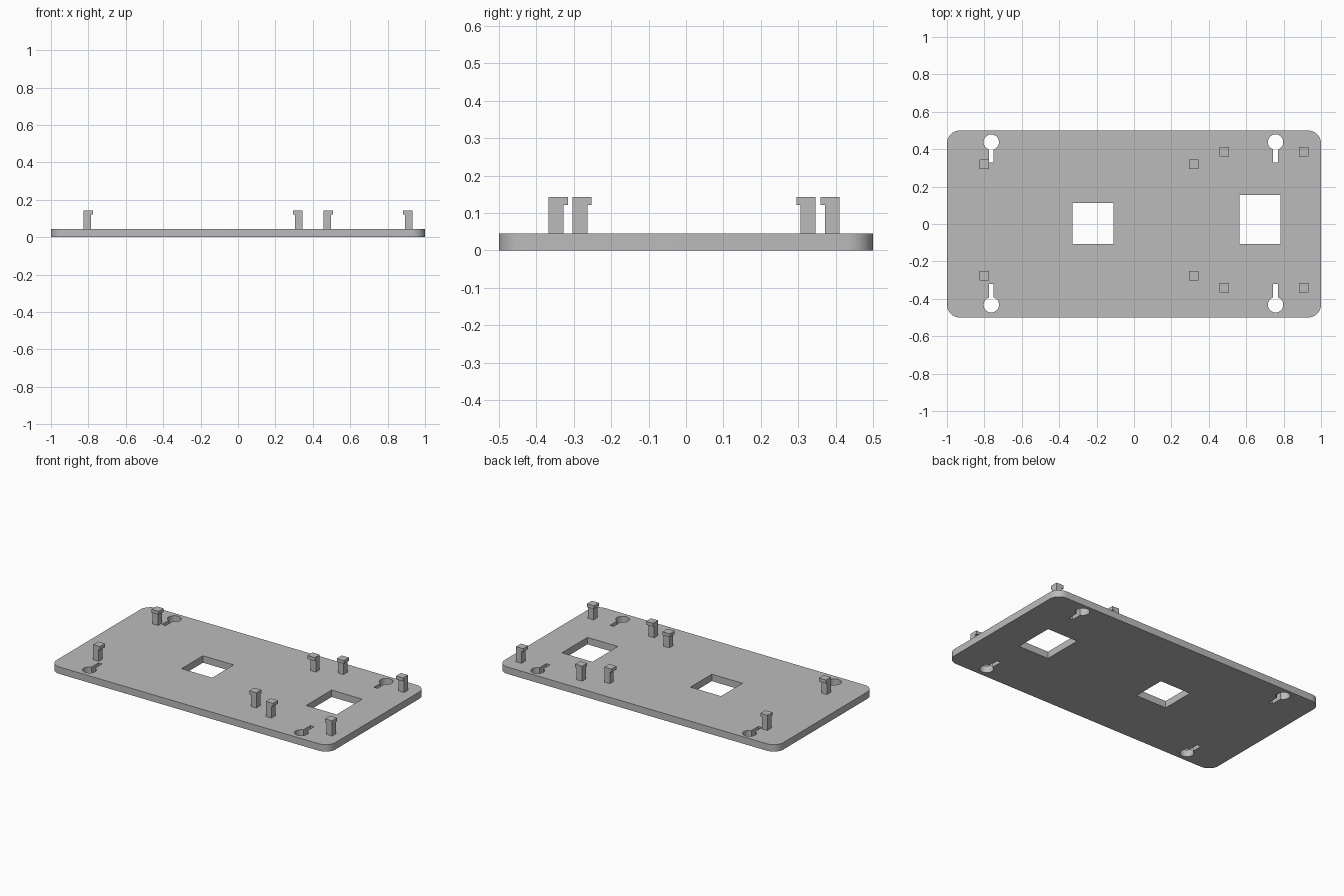
import bpy
import bmesh
from math import sin, cos, pi, asin

cube = bpy.data.objects.get("Cube")
if cube:
    bpy.data.objects.remove(cube, do_unlink=True)

PLATE_H = 0.045
PEG_TOP = 0.143

grey = bpy.data.materials.new("light_grey")
grey.use_nodes = True
grey.diffuse_color = (0.5, 0.5, 0.5, 1)
grey.node_tree.nodes["Principled BSDF"].inputs["Base Color"].default_value = (0.5, 0.5, 0.5, 1)


def arc(cx, cy, r, start, end, steps):
    return [(cx + r * cos(start + (end - start) * i / steps),
             cy + r * sin(start + (end - start) * i / steps)) for i in range(steps + 1)]


def rectangle(x0, x1, y0, y1):
    return [(x0, y0), (x1, y0), (x1, y1), (x0, y1)]


def rounded_rectangle(hx, hy, r):
    centres = [(hx - r, hy - r), (r - hx, hy - r), (r - hx, r - hy), (hx - r, r - hy)]
    points = []
    for i, (cx, cy) in enumerate(centres):
        points += arc(cx, cy, r, i * pi / 2, (i + 1) * pi / 2, 12)
    return points


def keyhole(x, y, slot_end, r=0.041, w=0.013):
    # Round hole with a narrow slot running toward the middle of the plate
    side = 1 if slot_end > y else -1
    gap = asin(w / r)
    middle = side * pi / 2
    points = arc(x, y, r, middle + gap, middle + 2 * pi - gap, 40)
    return points + [(points[-1][0], slot_end), (points[0][0], slot_end)]


# Plate: rounded outline with windows and keyholes, extruded
outlines = [
    rounded_rectangle(1.0, 0.5, 0.07),
    rectangle(-0.33, -0.11, -0.107, 0.112),
    rectangle(0.563, 0.782, -0.107, 0.155),
]
for x in (-0.763, 0.757):
    outlines += [keyhole(x, 0.438, 0.33), keyhole(x, -0.432, -0.32)]

curve = bpy.data.curves.new("plate_outline", "CURVE")
curve.dimensions = "2D"
curve.fill_mode = "BOTH"
curve.extrude = PLATE_H / 2
for outline in outlines:
    spline = curve.splines.new("POLY")
    spline.points.add(len(outline) - 1)
    for point, (x, y) in zip(spline.points, outline):
        point.co = (x, y, 0, 1)
    spline.use_cyclic_u = True

source = bpy.data.objects.new("plate_outline", curve)
bpy.context.collection.objects.link(source)
bpy.context.view_layer.update()
mesh = bpy.data.meshes.new_from_object(source.evaluated_get(bpy.context.evaluated_depsgraph_get()))
bpy.data.objects.remove(source, do_unlink=True)

bm = bmesh.new()
bm.from_mesh(mesh)
bmesh.ops.remove_doubles(bm, verts=bm.verts, dist=0.0001)
bmesh.ops.translate(bm, verts=bm.verts, vec=(0, 0, PLATE_H / 2))
bmesh.ops.recalc_face_normals(bm, faces=bm.faces)
bm.to_mesh(mesh)
bm.free()
mesh.materials.clear()
mesh.materials.append(grey)
plate = bpy.data.objects.new("plate", mesh)
bpy.context.collection.objects.link(plate)
bpy.context.view_layer.objects.active = plate
plate.select_set(True)
bpy.ops.object.shade_smooth_by_angle(angle=pi / 6)


def add_peg(name, x, y, sx, sy, shaft=0.04, head=0.051, lip=0.022):
    # Post with its outer corner at (x, y) and a lip overhanging toward (sx, sy)
    bm = bmesh.new()
    base = rectangle(0, shaft, 0, shaft)
    cap = rectangle(0, head, 0, head)
    levels = [(base, PLATE_H), (base, PEG_TOP - lip), (cap, PEG_TOP - lip), (cap, PEG_TOP)]
    rings = [[bm.verts.new((x + sx * px, y + sy * py, z)) for px, py in ring]
             for ring, z in levels]
    for low, high in zip(rings, rings[1:]):
        for i in range(4):
            j = (i + 1) % 4
            bm.faces.new((low[i], low[j], high[j], high[i]))
    bm.faces.new(rings[0])
    bm.faces.new(rings[-1])
    bmesh.ops.recalc_face_normals(bm, faces=bm.faces)
    peg_mesh = bpy.data.meshes.new(name)
    bm.to_mesh(peg_mesh)
    bm.free()
    peg_mesh.materials.append(grey)
    bpy.context.collection.objects.link(bpy.data.objects.new(name, peg_mesh))


# Clip pegs: two sets of four, each holding the corners of one board
boards = {
    "large_board": (-0.827, 0.344, -0.303, 0.346),
    "small_board": (0.457, 0.932, -0.367, 0.411),
}
for board, (x0, x1, y0, y1) in boards.items():
    for x, sx, side in ((x0, 1, "right"), (x1, -1, "left")):
        for y, sy, end in ((y0, 1, "front"), (y1, -1, "back")):
            add_peg(f"{board}_peg_{end}_{side}", x, y, sx, sy)
